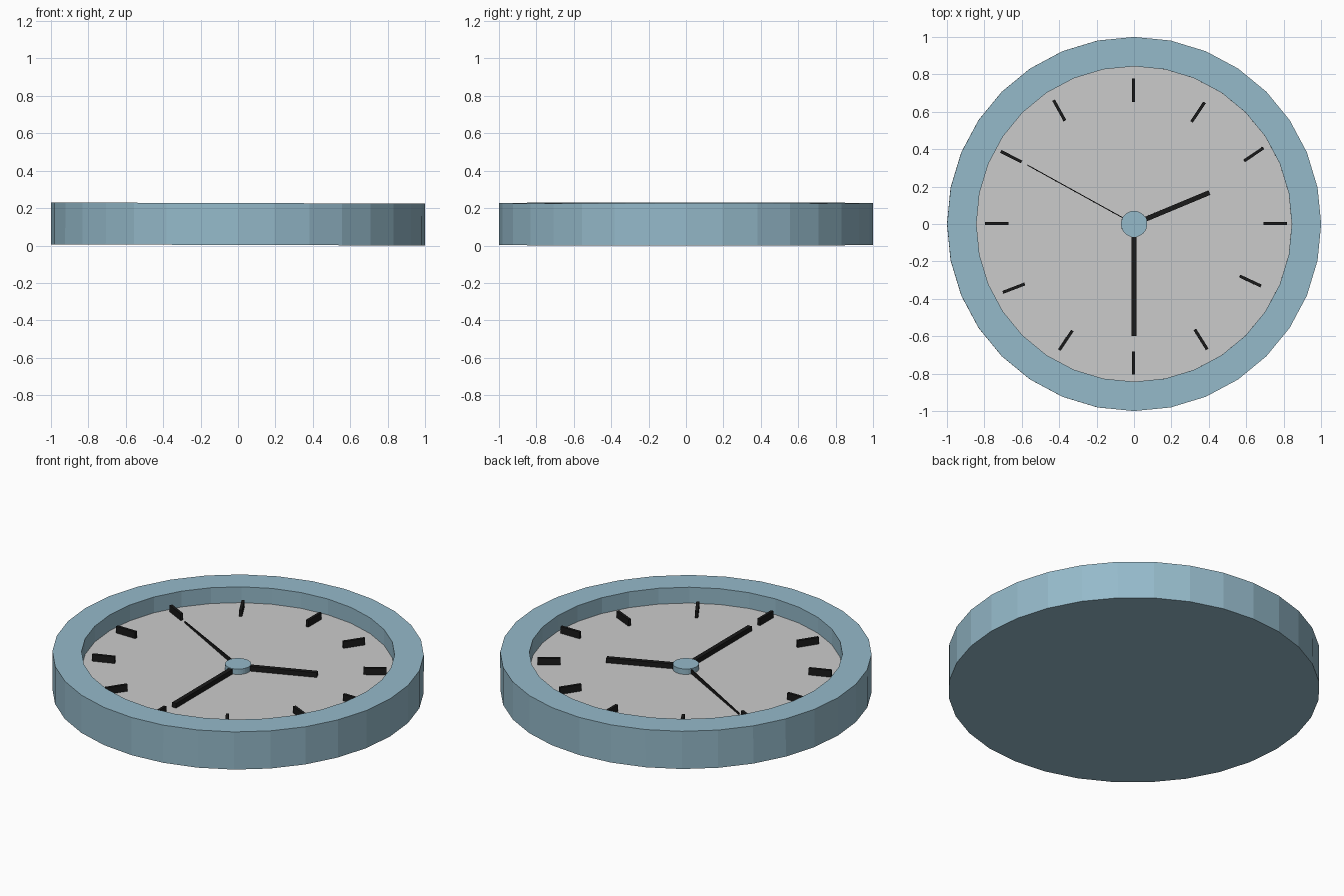
import bpy, bmesh
from math import cos, sin, pi, radians, atan2, hypot
from mathutils import Matrix

if "Cube" in bpy.data.objects:
    bpy.data.objects.remove(bpy.data.objects["Cube"])

SIDES = 32
DIAL_Z = 0.13
# The whole clock leans very slightly, left side higher
LEAN = Matrix.Translation((0, 0, 0.003)) @ Matrix.Rotation(0.003, 4, 'Y')


def material(name, rgb):
    m = bpy.data.materials.new(name)
    m.diffuse_color = (*rgb, 1)
    m.use_nodes = True
    m.node_tree.nodes["Principled BSDF"].inputs["Base Color"].default_value = m.diffuse_color
    return m


blue = material("blue", (0.30, 0.49, 0.59))
black = material("black", (0.01, 0.01, 0.01))


def finish(name, bm, mat=None):
    bmesh.ops.transform(bm, matrix=LEAN, verts=bm.verts)
    me = bpy.data.meshes.new(name)
    bm.to_mesh(me)
    bm.free()
    if mat:
        me.materials.append(mat)
    ob = bpy.data.objects.new(name, me)
    bpy.context.collection.objects.link(ob)
    return ob


def lathe(name, profile, mat=None, cap_start=False, cap_end=False):
    """Spin (radius, z) points, listed bottom-up along the outside."""
    bm = bmesh.new()
    rings = [[bm.verts.new((r * cos(2 * pi * i / SIDES), r * sin(2 * pi * i / SIDES), z))
              for i in range(SIDES)] for r, z in profile]
    for a, b in zip(rings, rings[1:]):
        for i in range(SIDES):
            j = (i + 1) % SIDES
            bm.faces.new((a[i], a[j], b[j], b[i]))
    if cap_start:
        bm.faces.new(rings[0][::-1])
    if cap_end:
        bm.faces.new(rings[-1])
    return finish(name, bm, mat)


def bar(name, x, y, angle, length, width, top, tip_top=None):
    """Box standing on the dial, centred at x, y; its far end may be lower."""
    bm = bmesh.new()
    bmesh.ops.create_cube(bm, size=1)
    for v in bm.verts:
        high = tip_top if tip_top and v.co.x > 0 else top
        v.co.z = high if v.co.z > 0 else DIAL_Z - 0.002
        v.co.x *= length
        v.co.y *= width
    bmesh.ops.transform(bm, verts=bm.verts,
                        matrix=Matrix.Translation((x, y, 0)) @ Matrix.Rotation(angle, 4, 'Z'))
    return finish(name, bm, black)


def hand(name, tip_x, tip_y, width, top, tip_top=None):
    return bar(name, tip_x / 2, tip_y / 2, atan2(tip_y, tip_x),
               hypot(tip_x, tip_y), width, top, tip_top)


# Case with raised rim, dial face and centre hub
lathe("case", [(1, 0), (1, 0.224), (0.843, 0.224), (0.843, DIAL_Z)], blue, cap_start=True)
lathe("dial", [(0.843, DIAL_Z)], cap_end=True)
lathe("hub", [(0.07, DIAL_Z), (0.07, 0.162)], blue, cap_end=True)

# Hands
hand("hour_hand", 0.403, 0.168, 0.026, 0.158)
hand("minute_hand", 0, -0.60, 0.026, 0.158)
hand("second_hand", -0.57, 0.315, 0.005, 0.158, 0.14)

# Hour marks, slightly uneven: centre x, centre y, direction in degrees
MARKS = [(-0.003, 0.715, 90), (0.342, 0.598, 56), (0.64, 0.372, 34),
         (0.755, 0.003, 0), (0.622, -0.305, -25), (0.358, -0.617, -58),
         (-0.003, -0.743, 90), (-0.365, -0.622, 56), (-0.643, -0.343, 21),
         (-0.735, 0.003, 0), (-0.657, 0.36, -27), (-0.40, 0.607, -61)]
for i, (x, y, deg) in enumerate(MARKS):
    bar(f"hour_mark_{i or 12}", x, y, radians(deg), 0.125, 0.016, 0.17)
